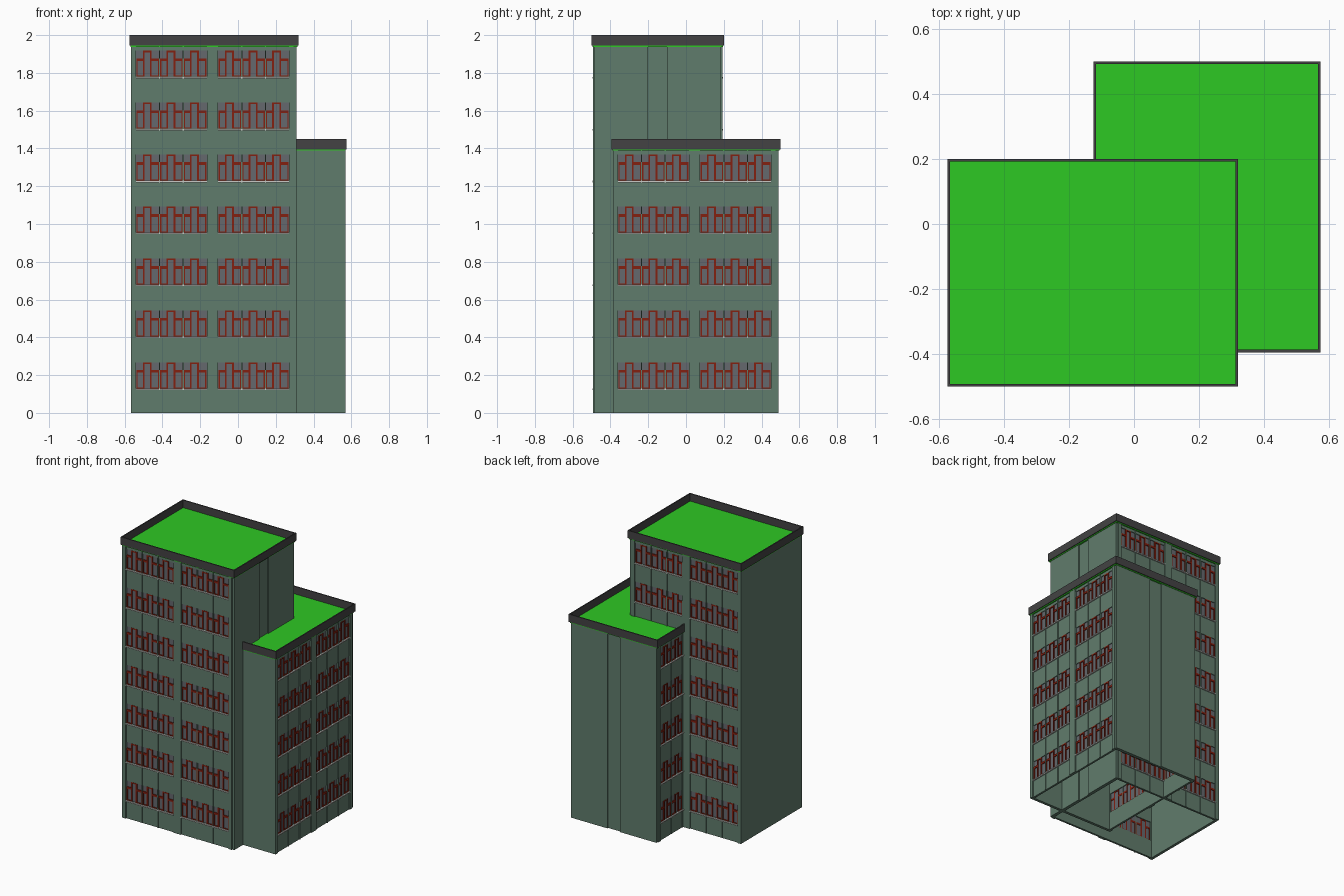
import bpy
import bmesh
from math import radians
from mathutils import Vector

cube = bpy.data.objects.get("Cube")
if cube:
    bpy.data.objects.remove(cube, do_unlink=True)


def material(name, r, g, b):
    m = bpy.data.materials.new(name)
    m.use_nodes = True
    m.diffuse_color = (r, g, b, 1)
    m.node_tree.nodes["Principled BSDF"].inputs["Base Color"].default_value = (r, g, b, 1)
    return m


WALL = material("grey green wall", 0.118, 0.2, 0.15)
FRAME = material("red brown frame", 0.23, 0.014, 0.005)
GLASS = material("grey glass", 0.13, 0.14, 0.155)
SILL = material("pale sill", 0.6, 0.6, 0.57)
ROOF = material("green roof", 0.027, 0.58, 0.017)
PARAPET = material("dark parapet", 0.056, 0.055, 0.057)

FLOOR, FIRST, WIN_H = 0.275, 0.13, 0.138
UNIT = 0.125
GROUPS = (-0.4125, 0.0225)           # left edge of each window group
PILLARS = ((-0.44, -0.4125), (-0.0375, 0.0225), (0.3975, 0.4225))


class Part:
    """Collects boxes into one object."""

    def __init__(self, name, mat):
        self.name, self.mat, self.bm = name, mat, bmesh.new()

    def box(self, x, y, z):
        lo = Vector((min(x), min(y), min(z)))
        hi = Vector((max(x), max(y), max(z)))
        verts = bmesh.ops.create_cube(self.bm, size=1)["verts"]
        for v in verts:
            v.co = (lo + hi) / 2 + v.co * (hi - lo)

    def finish(self, centre, turn):
        mesh = bpy.data.meshes.new(self.name)
        self.bm.to_mesh(mesh)
        self.bm.free()
        mesh.materials.append(self.mat)
        ob = bpy.data.objects.new(self.name, mesh)
        bpy.context.collection.objects.link(ob)
        ob.location = (centre[0], centre[1], 0)
        ob.rotation_euler.z = radians(turn)


def window(frames, x, z, side):
    """One window unit: low side panes and a tall sash in the middle."""
    y = (side * 0.326, side * 0.337)
    a, b, t = x + 0.036, x + 0.083, 0.009
    top, rail = z + WIN_H, z + 0.09
    for left in (a, b - t):
        frames.box((left, left + t), y, (z, top))
    frames.box((a + t, b - t), y, (top - t, top))
    for left, right in ((x + 0.003, a), (b, x + UNIT - 0.003)):
        frames.box((left, right), y, (rail - 0.007, rail + 0.007))
        frames.box((left, right), y, (z, z + 0.005))
    for left in (x + 0.003, x + UNIT - 0.009):
        frames.box((left, left + 0.006), y, (z, rail))


def tower(label, centre, turn, floors, height):
    walls = Part(label + "_walls", WALL)
    frames = Part(label + "_window_frames", FRAME)
    glass = Part(label + "_window_glass", GLASS)
    sills = Part(label + "_window_sills", SILL)
    roof = Part(label + "_roof", ROOF)
    parapet = Part(label + "_parapet", PARAPET)
    top = height - 0.062

    # Window facades on the two long sides
    for side in (-1, 1):
        for x in PILLARS:
            walls.box(x, (side * 0.322, side * 0.343), (0, top))
        for start in GROUPS:
            span = (start, start + 3 * UNIT)
            for seam in (1, 2):
                x = start + seam * UNIT
                walls.box((x - 0.003, x + 0.003), (side * 0.324, side * 0.341), (0, top))
            base = 0
            for floor in range(floors):
                z = FIRST + floor * FLOOR
                walls.box(span, (side * 0.322, side * 0.336), (base, z))
                base = z + WIN_H
                glass.box(span, (side * 0.328, side * 0.331), (z, base))
                sills.box(span, (side * 0.33, side * 0.345), (z - 0.009, z - 0.001))
                for unit in range(3):
                    window(frames, start + unit * UNIT, z, side)
            walls.box(span, (side * 0.322, side * 0.336), (base, top))

    # Plain end wall, and end wall with a recessed centre strip
    walls.box((-0.44, -0.42), (-0.322, 0.322), (0, top))
    for side in (-1, 1):
        walls.box((0.415, 0.4385), (side * 0.05, side * 0.336), (0, top))
    walls.box((0.415, 0.43), (-0.05, 0.05), (0, top))

    # Roof slab and parapet
    roof.box((-0.442, 0.442), (-0.345, 0.345), (top, height - 0.054))
    rim = (height - 0.055, height)
    for side in (-1, 1):
        parapet.box((-0.4475, 0.4475), (side * 0.342, side * 0.35), rim)
        parapet.box((side * 0.4395, side * 0.4475), (-0.342, 0.342), rim)

    for part in (walls, frames, glass, sills, roof, parapet):
        part.finish(centre, turn)


tower("tall_tower", (-0.1275, -0.15), 0, 7, 2.0)
tower("low_tower", (0.225, 0.0525), 90, 5, 1.45)
